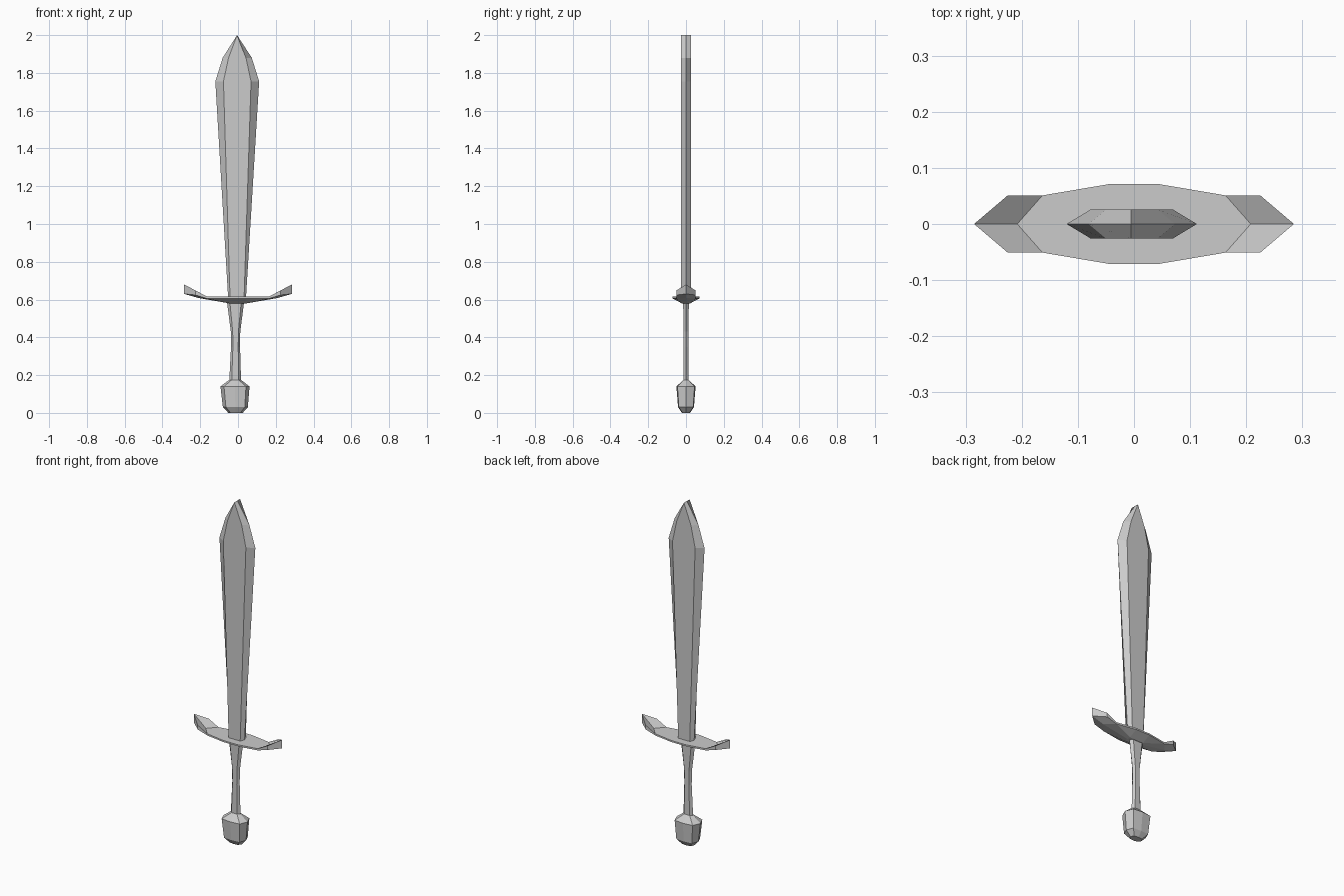
import bpy, bmesh

if "Cube" in bpy.data.objects:
    bpy.data.objects.remove(bpy.data.objects["Cube"])


def finish(name, bm):
    bmesh.ops.remove_doubles(bm, verts=bm.verts[:], dist=0.0005)
    bmesh.ops.recalc_face_normals(bm, faces=bm.faces[:])
    me = bpy.data.meshes.new(name)
    bm.to_mesh(me)
    bm.free()
    ob = bpy.data.objects.new(name, me)
    bpy.context.collection.objects.link(ob)
    return ob


def loft(name, rows, cap_bottom=False):
    """Stack eight-point sections: (z, centre x, edge x, flat x, flat y, middle y)."""
    bm = bmesh.new()
    rings = []
    for z, cx, w, f, t, m in rows:
        pts = [(w, 0), (f, t), (0, m), (-f, t), (-w, 0), (-f, -t), (0, -m), (f, -t)]
        rings.append([bm.verts.new((cx + x, y, z)) for x, y in pts])
    for a, b in zip(rings, rings[1:]):
        for i in range(8):
            j = (i + 1) % 8
            bm.faces.new((a[i], a[j], b[j], b[i]))
    if cap_bottom:
        bm.faces.new(rings[0][::-1])
    return finish(name, bm)


# Blade: flat-faced, bevelled edges, tip pinched to a short ridge
loft("blade", [
    (0.605, -0.005, 0.047, 0.037, 0.026, 0.026),
    (1.755, -0.004, 0.116, 0.073, 0.026, 0.026),
    (1.88, -0.004, 0.077, 0.046, 0.026, 0.026),
    (2.0, -0.005, 0, 0, 0.026, 0.026),
])

# Grip: thin, waisted in the middle
loft("grip", [
    (0.175, -0.015, 0.031, 0.018, 0.013, 0.013),
    (0.35, -0.013, 0.024, 0.014, 0.013, 0.013),
    (0.43, -0.013, 0.025, 0.015, 0.013, 0.013),
    (0.585, -0.013, 0.045, 0.03, 0.015, 0.015),
])

# Pommel: faceted knob
loft("pommel", [
    (0.0, -0.013, 0.038, 0.026, 0.018, 0.022),
    (0.03, -0.014, 0.066, 0.05, 0.038, 0.042),
    (0.14, -0.016, 0.077, 0.058, 0.045, 0.051),
    (0.175, -0.015, 0.031, 0.018, 0.013, 0.013),
], cap_bottom=True)

# Guard: one quarter, mirrored across x and y, with upswept pointed ends
P = {
    "tip": (0.285, 0, 0.68), "shoulder": (0.225, 0.051, 0.648),
    "bend": (0.163, 0.051, 0.615), "bend_mid": (0.208, 0, 0.615),
    "wide": (0.045, 0.071, 0.615), "wide_c": (0, 0.071, 0.615), "top_c": (0, 0, 0.615),
    "tip_b": (0.285, 0, 0.63), "shoulder_b": (0.225, 0.051, 0.624),
    "bend_b": (0.163, 0.051, 0.605), "bend_mid_b": (0.208, 0, 0.608),
    "wide_b": (0.045, 0.071, 0.606), "wide_cb": (0, 0.071, 0.606),
    "keel": (0.045, 0.022, 0.58), "keel_c": (0, 0.022, 0.58),
    "keel_mid": (0.045, 0, 0.58), "bottom_c": (0, 0, 0.58),
}
FACES = [
    "tip shoulder bend bend_mid", "bend_mid bend wide wide_c top_c",
    "tip tip_b shoulder_b shoulder", "shoulder shoulder_b bend_b bend",
    "bend bend_b wide_b wide", "wide wide_b wide_cb wide_c",
    "tip_b bend_mid_b bend_b shoulder_b", "bend_mid_b keel_mid keel bend_b",
    "bend_b keel wide_b", "wide_b keel keel_c wide_cb",
    "keel keel_mid bottom_c keel_c",
]
bm = bmesh.new()
for sx in (1, -1):
    for sy in (1, -1):
        v = {k: bm.verts.new((x * sx, y * sy, z)) for k, (x, y, z) in P.items()}
        for f in FACES:
            bm.faces.new([v[k] for k in f.split()])
finish("crossguard", bm)
